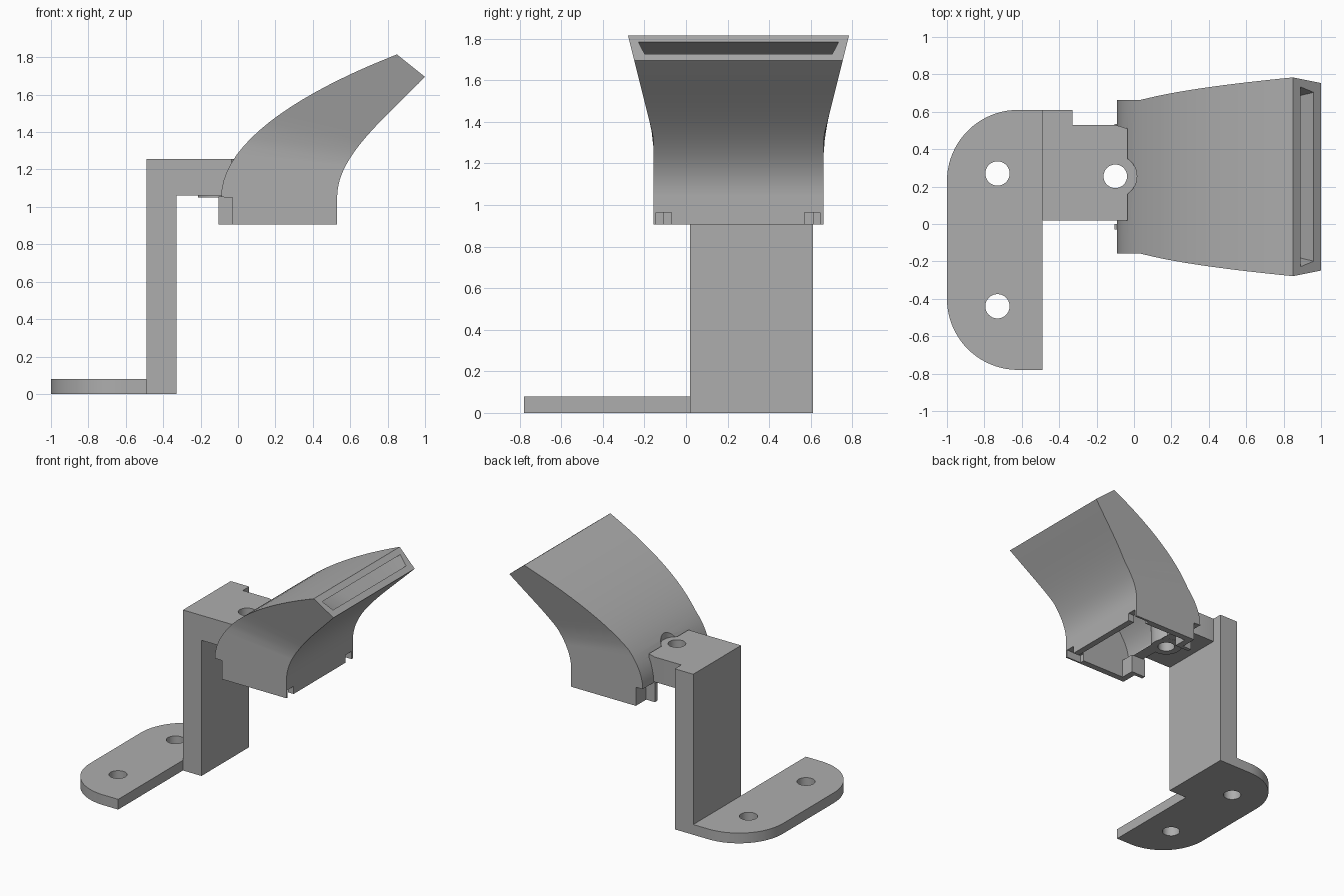
import bpy
import bmesh
import math
from mathutils import Vector
from mathutils.geometry import interpolate_bezier

if "Cube" in bpy.data.objects:
    bpy.data.objects.remove(bpy.data.objects["Cube"])

GREY = (0.42, 0.42, 0.42, 1)
mat = bpy.data.materials.new("plain grey")
mat.use_nodes = True
mat.diffuse_color = GREY
mat.node_tree.nodes["Principled BSDF"].inputs["Base Color"].default_value = GREY


def finish(name, bm):
    bmesh.ops.recalc_face_normals(bm, faces=bm.faces)
    mesh = bpy.data.meshes.new(name)
    bm.to_mesh(mesh)
    bm.free()
    mesh.materials.append(mat)
    obj = bpy.data.objects.new(name, mesh)
    bpy.context.collection.objects.link(obj)
    return obj


def prism(name, outline, z0, z1):
    """Extrude an xy outline between two heights."""
    bm = bmesh.new()
    face = bm.faces.new([bm.verts.new((x, y, z0)) for x, y in outline])
    out = bmesh.ops.extrude_face_region(bm, geom=[face])
    moved = [v for v in out["geom"] if isinstance(v, bmesh.types.BMVert)]
    bmesh.ops.translate(bm, verts=moved, vec=(0, 0, z1 - z0))
    return finish(name, bm)


def arc(cx, cy, r, a0, a1, n):
    steps = [math.radians(a0 + (a1 - a0) * i / n) for i in range(n + 1)]
    return [(cx + r * math.cos(a), cy + r * math.sin(a)) for a in steps]


def rod(name, x, y, r, z0, z1):
    return prism(name, arc(x, y, r, 0, 360, 40)[:-1], z0, z1)


def box(name, x0, x1, y0, y1, z0, z1):
    return prism(name, [(x0, y0), (x1, y0), (x1, y1), (x0, y1)], z0, z1)


def combine(obj, other, operation="DIFFERENCE"):
    mod = obj.modifiers.new("combine", "BOOLEAN")
    mod.operation = operation
    mod.solver = "EXACT"
    mod.object = other
    bpy.context.view_layer.objects.active = obj
    bpy.ops.object.modifier_apply(modifier=mod.name)
    bpy.data.objects.remove(other)


def smooth(obj):
    bpy.ops.object.select_all(action="DESELECT")
    obj.select_set(True)
    bpy.context.view_layer.objects.active = obj
    bpy.ops.object.shade_smooth_by_angle(angle=math.radians(30))


# Foot plate with two rounded corners and two screw holes
outline = [(-0.49, -0.78), (-0.49, 0.61)]
outline += arc(-0.62, 0.23, 0.38, 90, 180, 20)
outline += arc(-0.62, -0.40, 0.38, 180, 270, 20)
foot = prism("foot_plate", outline, 0, 0.08)
for y in (0.27, -0.44):
    combine(foot, rod("cutter", -0.73, y, 0.065, -0.1, 0.2))
smooth(foot)

# Upright post
box("post", -0.49, -0.33, 0.02, 0.61, 0, 1.255)

# Arm with round screw boss
arm = prism("arm", [(-0.33, 0.02), (-0.035, 0.02), (-0.035, 0.51),
                    (-0.10, 0.53), (-0.33, 0.53)], 1.06, 1.255)
combine(arm, rod("boss", -0.10, 0.255, 0.115, 1.05, 1.255), "UNION")
combine(arm, rod("cutter", -0.10, 0.255, 0.063, 0.9, 1.4))
smooth(arm)

# Air duct: rectangular sections swept from the open bottom to the slot
MID_Y, WALL, STEPS = 0.2525, 0.05, 20


def bezier(*pts):
    return interpolate_bezier(*[Vector((x, 0, z)) for x, z in pts], STEPS)


lower = [Vector((0.53, 0, 0.905)), Vector((0.53, 0, 1.05))]
lower += bezier((0.53, 1.052), (0.53, 1.27), (0.77, 1.46), (1.0, 1.695))
upper = [Vector((-0.03, 0, 0.905)), Vector((-0.03, 0, 1.05))]
upper += bezier((-0.09, 1.052), (-0.09, 1.35), (0.35, 1.62), (0.85, 1.815))


def section(bm, a, b, inset):
    along = (b - a).normalized() * inset
    ring = []
    for p, q, signs in ((a, a + along, (-1, 1)), (b, b - along, (1, -1))):
        half = 0.41 + max(0, p.z - 1.33) * 0.25 - inset
        ring += [bm.verts.new((q.x, MID_Y + s * half, q.z)) for s in signs]
    return ring


def bridge(bm, r0, r1):
    for i in range(4):
        j = (i + 1) % 4
        bm.faces.new((r0[i], r0[j], r1[j], r1[i]))


bm = bmesh.new()
shells = [[section(bm, a, b, w) for a, b in zip(lower, upper)] for w in (0, WALL)]
for rings in shells:
    for r0, r1 in zip(rings, rings[1:]):
        bridge(bm, r0, r1)
for end in (0, -1):
    bridge(bm, shells[0][end], shells[1][end])
duct = finish("air_duct", bm)

# Opening below the arm, two clip notches, and pocket and hole at the boss
combine(duct, box("cutter", -0.2, 0.1, 0.0, 0.505, 0.8, 1.0505))
for y in (-0.145, 0.57):
    combine(duct, box("cutter", 0.4, 0.7, y, y + 0.075, 0.8, 0.965))
combine(duct, rod("cutter", -0.10, 0.255, 0.115, 1.255, 1.5))
combine(duct, rod("cutter", -0.10, 0.255, 0.063, 1.0, 1.5))
smooth(duct)

# Side tabs of the opening
for i, y in enumerate((-0.03, 0.505)):
    box(f"opening_tab_{i + 1}", -0.105, -0.02, y, y + 0.03, 0.905, 1.055)
